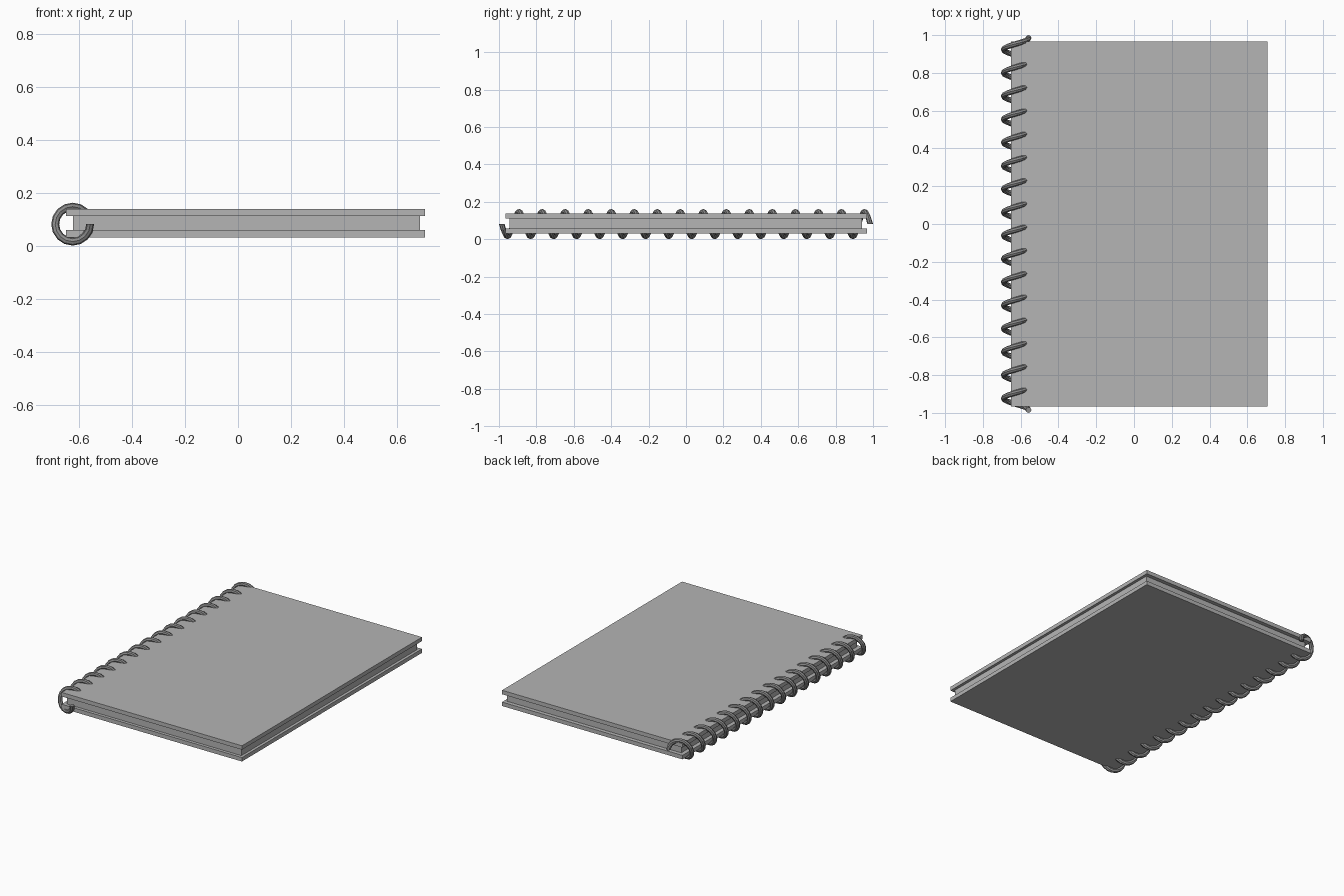
import bpy, bmesh, math
from mathutils import Vector

if "Cube" in bpy.data.objects:
    bpy.data.objects.remove(bpy.data.objects["Cube"])


def material(name, grey):
    m = bpy.data.materials.new(name)
    m.diffuse_color = (grey, grey, grey, 1)
    m.use_nodes = True
    m.node_tree.nodes["Principled BSDF"].inputs["Base Color"].default_value = m.diffuse_color
    return m


def add_object(name, bm, mat):
    me = bpy.data.meshes.new(name)
    bm.to_mesh(me)
    bm.free()
    me.materials.append(mat)
    ob = bpy.data.objects.new(name, me)
    bpy.context.collection.objects.link(ob)
    return ob


def box(name, x, y, z, mat):
    bm = bmesh.new()
    bmesh.ops.create_cube(bm, size=1)
    for v in bm.verts:
        v.co = Vector([(a + b) / 2 + c * (b - a) for (a, b), c in zip((x, y, z), v.co)])
    return add_object(name, bm, mat)


paper = material("mid_grey", 0.46)
wire = material("dark_grey", 0.26)

# covers and the recessed block of pages
box("bottom_cover", (-0.65, 0.706), (-0.966, 0.967), (0.031, 0.058), paper)
box("top_cover", (-0.65, 0.706), (-0.966, 0.967), (0.111, 0.138), paper)
box("pages", (-0.623, 0.687), (-0.945, 0.94), (0.058, 0.111), paper)

# spiral binding: faceted helix whose section lies in the radial plane
TURNS, SEG, SIDES = 16, 16, 8
R, TUBE, LENGTH = 0.066, 0.015, 1.97
CX, CZ = -0.624, 0.081
bm = bmesh.new()
rings = []
n = TURNS * SEG
for i in range(n + 1):
    t = i / n
    a = 2 * math.pi * TURNS * t
    radial = Vector((math.cos(a), 0, -math.sin(a)))
    centre = Vector((CX, -LENGTH / 2 + LENGTH * t, CZ)) + R * radial
    ring = []
    for k in range(SIDES):
        b = 2 * math.pi * k / SIDES
        offset = math.cos(b) * radial + math.sin(b) * Vector((0, 1, 0))
        ring.append(bm.verts.new(centre + TUBE * offset))
    rings.append(ring)
for r0, r1 in zip(rings, rings[1:]):
    for k in range(SIDES):
        j = (k + 1) % SIDES
        bm.faces.new((r0[k], r0[j], r1[j], r1[k]))
bm.faces.new(rings[0])
bm.faces.new(rings[-1])
bmesh.ops.recalc_face_normals(bm, faces=bm.faces)
add_object("spiral_binding", bm, wire)
